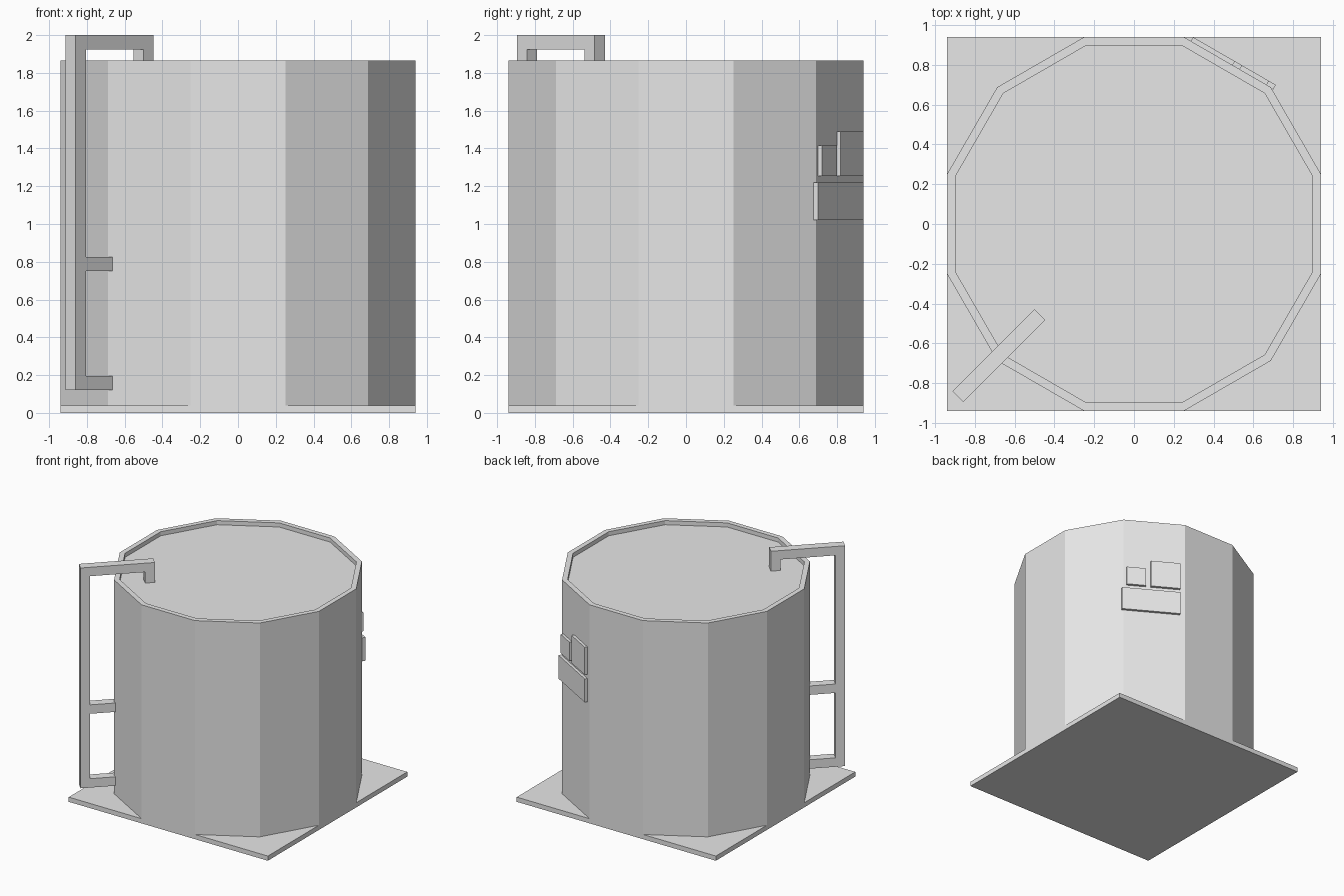
import bpy
import math
from mathutils import Matrix, Vector

cube = bpy.data.objects.get("Cube")
if cube:
    bpy.data.objects.remove(cube, do_unlink=True)

GREY = (0.8, 0.8, 0.8, 1.0)
mat = bpy.data.materials.new("light grey")
mat.use_nodes = True
mat.diffuse_color = GREY
mat.node_tree.nodes["Principled BSDF"].inputs["Base Color"].default_value = GREY


def add_mesh(name, verts, faces):
    mesh = bpy.data.meshes.new(name)
    mesh.from_pydata(verts, [], faces)
    mesh.materials.append(mat)
    obj = bpy.data.objects.new(name, mesh)
    bpy.context.scene.collection.objects.link(obj)
    return obj


def add_box(name, a, b, c, frame=Matrix()):
    """Box spanning the ranges a, b, c along the axes of the frame."""
    verts = [frame @ Vector((x, y, z)) for z in c for y in b for x in a]
    faces = [(0, 2, 3, 1), (4, 5, 7, 6), (0, 1, 5, 4),
             (2, 6, 7, 3), (0, 4, 6, 2), (1, 3, 7, 5)]
    return add_box_mesh(name, verts, faces)


def add_box_mesh(name, verts, faces):
    return add_mesh(name, verts, faces)


# Square base slab
HALF = 0.94
add_box("base_plate", (-HALF, HALF), (-HALF, HALF), (0, 0.04))

# Twelve-sided tank with a raised rim around a sunken lid
SIDES = 12
step = math.tau / SIDES
profile = [(HALF, 0.04), (HALF, 1.865), (0.898, 1.865), (0.898, 1.83)]
verts = []
for apothem, z in profile:
    r = apothem / math.cos(step / 2)
    verts += [(r * math.cos((i + 0.5) * step), r * math.sin((i + 0.5) * step), z)
              for i in range(SIDES)]
faces = [(k * SIDES + i, k * SIDES + (i + 1) % SIDES,
          (k + 1) * SIDES + (i + 1) % SIDES, (k + 1) * SIDES + i)
         for k in range(len(profile) - 1) for i in range(SIDES)]
last = (len(profile) - 1) * SIDES
faces += [tuple(reversed(range(SIDES))), tuple(range(last, last + SIDES))]
add_mesh("tank", verts, faces)

# Square pipe on the front right corner: x of the frame points outward
pipe = Matrix.Rotation(math.radians(225), 4, 'Z')
side = (-0.05, 0.026)
OUT, IN, T = 1.241, 0.658, 0.076
add_box("pipe_upright", (OUT - T, OUT), side, (0.12, 2 - T), pipe)
add_box("pipe_top", (IN, OUT), side, (2 - T, 2), pipe)
add_box("pipe_outlet", (IN, IN + T), side, (1.83, 2 - T), pipe)
for name, z in (("lower", 0.12), ("middle", 0.75)):
    add_box("pipe_bracket_" + name, (0.93, OUT - T), side, (z, z + T), pipe)

# Control plates on one back wall: x of the frame points out of that wall
wall = Matrix.Rotation(math.radians(60), 4, 'Z')
depth = (HALF - 0.005, HALF + 0.023)
for name, span, height in (
        ("wide_plate", (-0.268, 0.212), (1.02, 1.22)),
        ("large_plate", (-0.03, 0.212), (1.255, 1.49)),
        ("small_plate", (-0.228, -0.07), (1.255, 1.415))):
    add_box(name, depth, span, height, wall)
